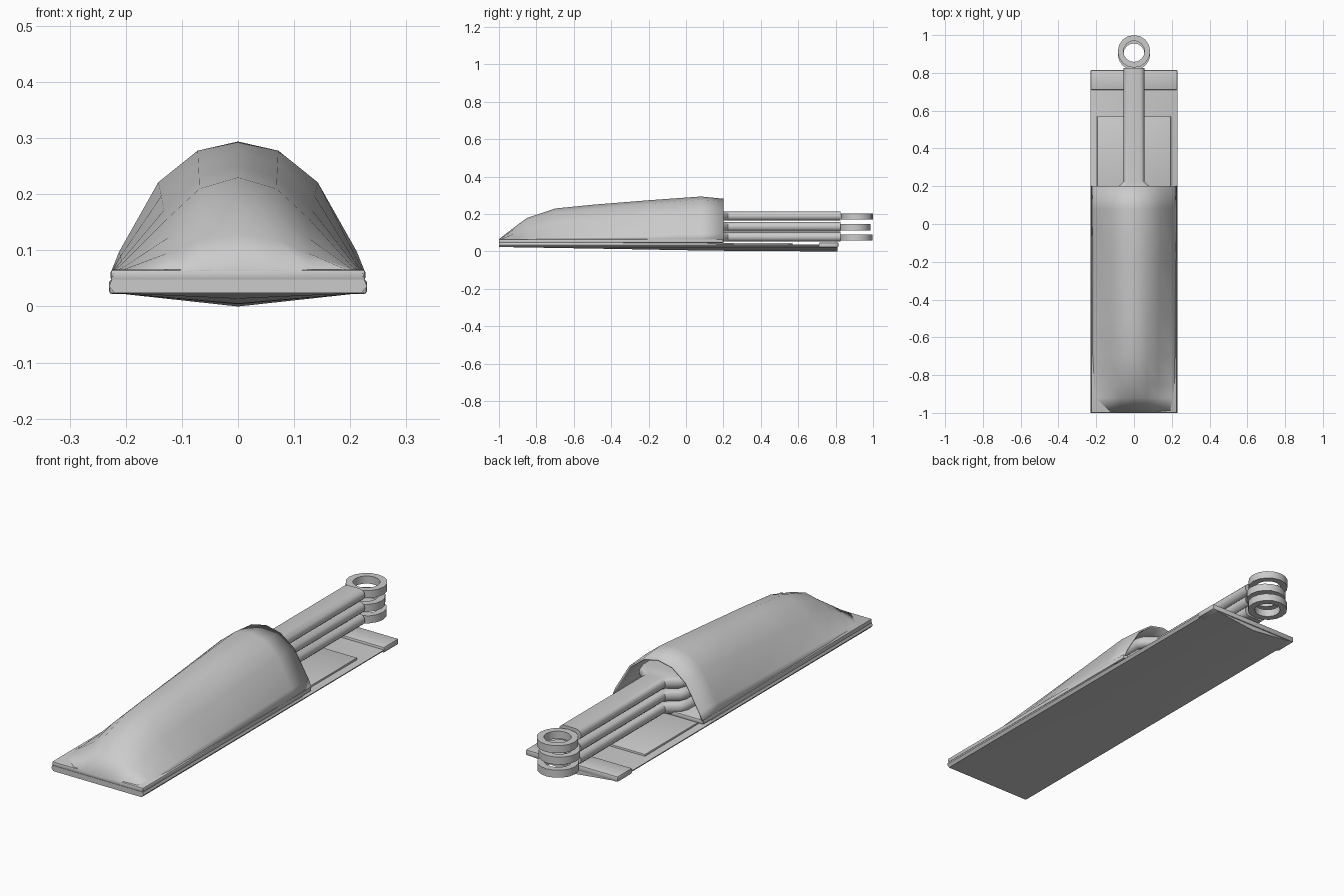
import bpy, bmesh, math

if "Cube" in bpy.data.objects:
    bpy.data.objects.remove(bpy.data.objects["Cube"])


def make(name, bm, smooth=35):
    bmesh.ops.recalc_face_normals(bm, faces=bm.faces)
    me = bpy.data.meshes.new(name)
    bm.to_mesh(me)
    bm.free()
    ob = bpy.data.objects.new(name, me)
    bpy.context.collection.objects.link(ob)
    bpy.ops.object.select_all(action='DESELECT')
    bpy.context.view_layer.objects.active = ob
    ob.select_set(True)
    bpy.ops.object.shade_smooth_by_angle(angle=math.radians(smooth))
    return ob


def loft(name, rings, closed=True, smooth=35):
    """Skin a list of equal-length point rings; closed rings get end caps."""
    bm = bmesh.new()
    vs = [[bm.verts.new(p) for p in r] for r in rings]
    n = len(rings[0])
    for a, b in zip(vs, vs[1:]):
        for i in range(n if closed else n - 1):
            j = (i + 1) % n
            bm.faces.new((a[i], a[j], b[j], b[i]))
    if closed:
        bm.faces.new(vs[0])
        bm.faces.new(vs[-1])
    return make(name, bm, smooth)


def slab(name, hw, y0, y1, z0, z1, bevel):
    bm = bmesh.new()
    bmesh.ops.create_cube(bm, size=1)
    for v in bm.verts:
        v.co = (v.co.x * 2 * hw, y0 if v.co.y < 0 else y1, z0 if v.co.z < 0 else z1)
    bmesh.ops.bevel(bm, geom=bm.edges[:], offset=bevel, segments=2, affect='EDGES', profile=0.5)
    return make(name, bm)


# Sole with a shallow keel that deepens toward the back
def sole_ring(y, keel, top):
    return [(0, y, keel), (0.22, y, 0.024), (0.23, y, 0.036), (0.225, y, top),
            (-0.225, y, top), (-0.23, y, 0.036), (-0.22, y, 0.024)]


loft("sole", [sole_ring(-1.0, 0.024, 0.048), sole_ring(-0.4, 0.014, 0.047),
              sole_ring(0.1, 0.005, 0.045), sole_ring(0.2, 0.004, 0.039),
              sole_ring(0.81, 0.0, 0.036)])

# Layers lying on the sole
slab("upper_plate", 0.227, -1.0, 0.2, 0.046, 0.066, 0.005)
slab("inner_panel", 0.195, 0.1, 0.57, 0.03, 0.046, 0.002)
slab("end_bar", 0.23, 0.71, 0.815, 0.022, 0.048, 0.006)

# Hood: half profiles (x, height fraction), blended from pinched nose to full arch
NOSE = [(0.225, 0), (0.205, 0.08), (0.125, 0.52), (0.068, 0.87), (0, 1)]
ARCH = [(0.227, 0), (0.212, 0.16), (0.142, 0.69), (0.072, 0.93), (0, 1)]
STATIONS = [(-1.0, 0.066, 0), (-0.92, 0.128, 0), (-0.85, 0.18, 0), (-0.7, 0.23, 0.2),
            (-0.5, 0.25, 0.4), (-0.2, 0.274, 0.7), (0.08, 0.294, 1), (0.2, 0.282, 1)]
rings = []
for y, top, t in STATIONS:
    half = [(a[0] + (b[0] - a[0]) * t, y, 0.06 + (top - 0.06) * (a[1] + (b[1] - a[1]) * t))
            for a, b in zip(NOSE, ARCH)]
    rings.append(half + [(-x, yy, z) for x, yy, z in reversed(half[:-1])])
hood = loft("hood", rings, closed=False, smooth=50)
shell = hood.modifiers.new("thickness", 'SOLIDIFY')
shell.thickness = 0.008
shell.offset = -1


# Three stacked rods, each with a flared root and an end ring
def stadium(y, hw, z, hh=0.025, seg=6):
    pts = []
    for side in (1, -1):
        for i in range(seg + 1):
            a = -math.pi / 2 + math.pi * i / seg
            pts.append((side * (hw - hh + hh * math.cos(a)), y, z + side * hh * math.sin(a)))
    return pts


def ring(name, cy, z, hh, ro=0.086, ri=0.056, n=16):
    bm = bmesh.new()
    prof = [(ri, -hh), (ro, -hh), (ro, hh), (ri, hh)]
    vs = [[bm.verts.new((r * math.sin(2 * math.pi * i / n), cy + r * math.cos(2 * math.pi * i / n), z + h))
           for r, h in prof] for i in range(n)]
    for i in range(n):
        a, b = vs[i], vs[(i + 1) % n]
        for k in range(4):
            bm.faces.new((a[k], a[(k + 1) % 4], b[(k + 1) % 4], b[k]))
    make(name, bm)


for label, z, cy in (("lower", 0.078, 0.91), ("middle", 0.133, 0.9), ("upper", 0.19, 0.914)):
    loft(label + "_rod", [stadium(y, w, z) for y, w in
                          ((-0.1, 0.12), (0.15, 0.12), (0.185, 0.105), (0.205, 0.075),
                           (0.225, 0.055), (0.825, 0.055))])
    ring(label + "_ring", cy, z - 0.003, 0.017)
